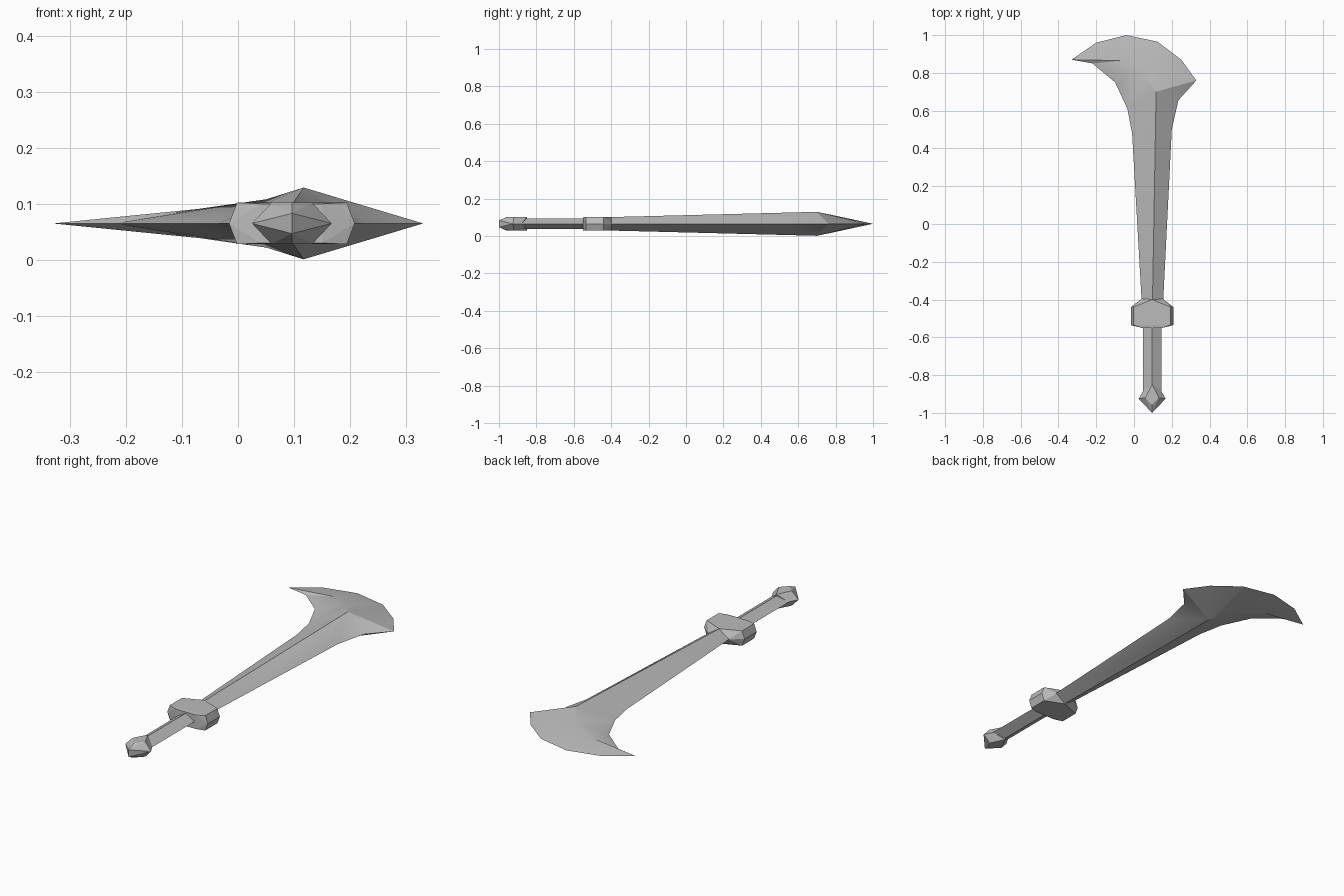
import bpy, bmesh
from mathutils import Vector

if "Cube" in bpy.data.objects:
    bpy.data.objects.remove(bpy.data.objects["Cube"])

MID = 0.065   # height of the weapon's flat mid plane
AXIS = 0.096  # x of the grip's centre line

grey = bpy.data.materials.new("steel_grey")
grey.use_nodes = True
grey.diffuse_color = (0.5, 0.5, 0.5, 1)
grey.node_tree.nodes["Principled BSDF"].inputs["Base Color"].default_value = (0.5, 0.5, 0.5, 1)


def finish(name, bm, smooth=False):
    bmesh.ops.recalc_face_normals(bm, faces=bm.faces[:])
    mesh = bpy.data.meshes.new(name)
    bm.to_mesh(mesh)
    bm.free()
    mesh.materials.append(grey)
    obj = bpy.data.objects.new(name, mesh)
    bpy.context.collection.objects.link(obj)
    if smooth:
        bpy.ops.object.select_all(action='DESELECT')
        obj.select_set(True)
        bpy.context.view_layer.objects.active = obj
        bpy.ops.object.shade_smooth_by_angle(angle=0.5)
    return obj


def faceted(name, points):
    """Convex block from (side offset, y, height offset), mirrored in x and z."""
    bm = bmesh.new()
    spots = {(AXIS + sx * x, y, MID + sz * z)
             for x, y, z in points for sx in (-1, 1) for sz in (-1, 1)}
    for p in sorted(spots):
        bm.verts.new(p)
    bmesh.ops.remove_doubles(bm, verts=bm.verts[:], dist=0.0005)
    hull = bmesh.ops.convex_hull(bm, input=bm.verts[:])
    loose = [v for v in hull["geom_interior"] if isinstance(v, bmesh.types.BMVert)]
    bmesh.ops.delete(bm, geom=loose, context='VERTS')
    bmesh.ops.dissolve_limit(bm, angle_limit=0.02, verts=bm.verts[:], edges=bm.edges[:])
    return finish(name, bm)


# Blade: thin cutting outline joined to a raised spine on both sides.
# Each outline point is (x, y, index of the spine point it joins).
outline = [(.04, -.40, 0), (-.01, .48, 1), (-.035, .61, 2), (-.10, .75, 2),
           (-.22, .85, 3), (-.33, .87, 3), (-.20, .96, 3), (-.04, 1.0, 2),
           (.125, .965, 1), (.25, .87, 1), (.33, .76, 1), (.235, .655, 1),
           (.20, .50, 1), (.155, -.40, 0)]
spine = [(.098, -.40, .036), (.117, .70, .064), (.05, .80, .043), (-.07, .865, .026)]

bm = bmesh.new()
rim = [bm.verts.new((x, y, MID)) for x, y, _ in outline]
roots = []
for side in (1, -1):
    ridge = [bm.verts.new((x, y, MID + side * h)) for x, y, h in spine]
    roots.append(ridge[0])
    for i in range(len(rim) - 1):
        own, nxt = outline[i][2], outline[i + 1][2]
        bm.faces.new((rim[i], rim[i + 1], ridge[own]))
        if own != nxt:
            bm.faces.new((rim[i + 1], ridge[nxt], ridge[own]))
bm.faces.new((rim[0], roots[0], rim[-1], roots[1]))
finish("blade", bm, smooth=True)

# Guard: bevelled block tapering towards the blade
faceted("guard", [(.112, -.535, 0), (.112, -.44, 0),
                  (.098, -.535, .037), (.098, -.44, .037),
                  (.055, -.55, .035), (0, -.40, .037), (.055, -.395, 0)])

# Grip: diamond-section bar
faceted("grip", [(.049, y, 0) for y in (-.93, -.50)] + [(0, y, .029) for y in (-.93, -.50)])

# Pommel: kite-shaped gem with a blunt vertical nose
faceted("pommel", [(0, -.85, .036), (.036, -.92, .037), (0, -.957, .037),
                   (.071, -.925, 0), (0, -1.0, .018), (.046, -.88, 0)])
